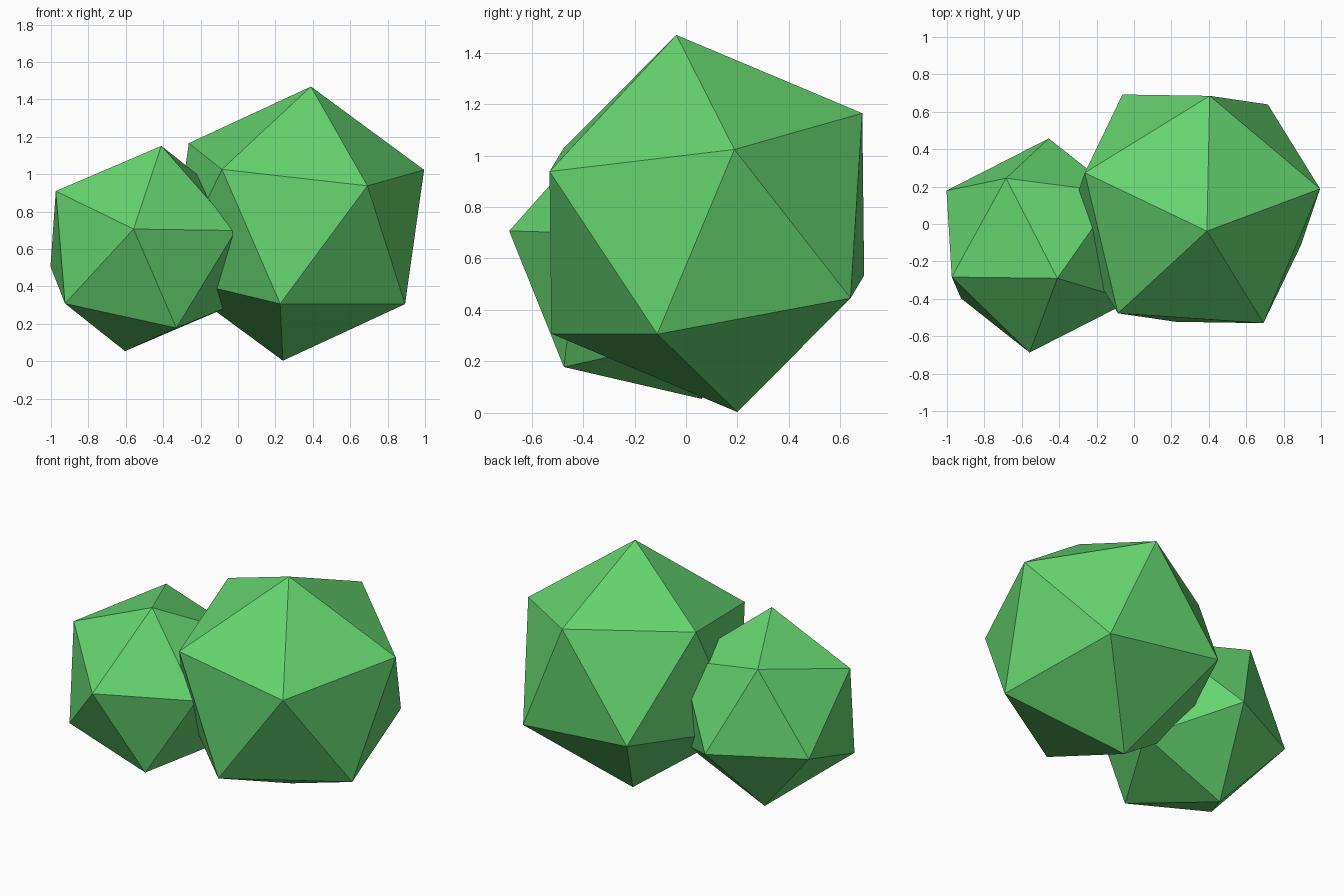
import bpy
from mathutils import Matrix, Vector

if "Cube" in bpy.data.objects:
    bpy.data.objects.remove(bpy.data.objects["Cube"])

green = bpy.data.materials.new("leaf_green")
green.diffuse_color = (0.13, 0.66, 0.16, 1)
green.use_nodes = True
green.node_tree.nodes["Principled BSDF"].inputs["Base Color"].default_value = green.diffuse_color


def bush_clump(name, center, radius, tip, side):
    """Icosahedron turned so its pole points at tip and a ring corner at side."""
    center = Vector(center)
    z = (Vector(tip) - center).normalized()
    x = Vector(side) - center
    x = (x - z * x.dot(z)).normalized()
    y = z.cross(x)
    turn = Matrix((x, y, z)).transposed().to_4x4()
    bpy.ops.mesh.primitive_ico_sphere_add(subdivisions=1, radius=radius)
    ob = bpy.context.object
    ob.name = name
    ob.matrix_world = Matrix.Translation(center) @ turn
    ob.data.materials.append(green)
    return ob


# Large clump on the right
bush_clump("large_bush_clump", (0.315, 0.081, 0.736), 0.746,
           (0.39, -0.038, 1.47), (1.0, 0.19, 1.02))

# Small clump on the left, overlapping the large one
bush_clump("small_bush_clump", (-0.507, -0.115, 0.603), 0.584,
           (-0.41, -0.29, 1.15), (-0.97, -0.283, 0.91))
